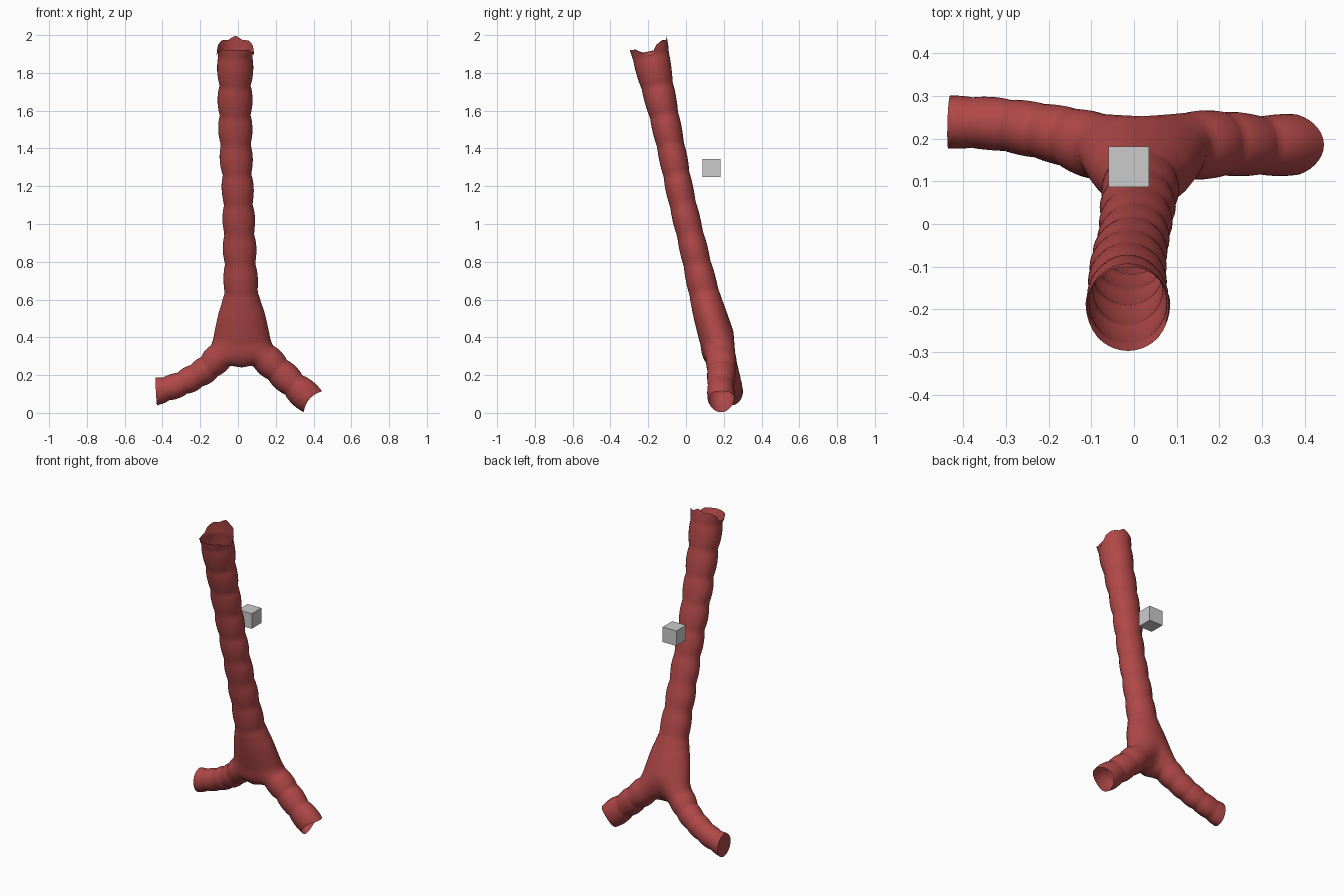
import bpy, bmesh, math
from mathutils import Vector

if "Cube" in bpy.data.objects:
    bpy.data.objects.remove(bpy.data.objects["Cube"])

N = 32  # points around every tube


def spline(pts, steps):
    """Catmull-Rom through tuples of any length."""
    out = []
    p = [Vector(q) for q in pts]
    p = [2 * p[0] - p[1]] + p + [2 * p[-1] - p[-2]]
    for i in range(1, len(p) - 2):
        a, b, c, d = p[i - 1:i + 3]
        for s in range(steps):
            t = s / steps
            out.append(0.5 * (2 * b + (c - a) * t + (2 * a - 5 * b + 4 * c - d) * t * t
                              + (3 * b - a - 3 * c + d) * t ** 3))
    out.append(p[-2])
    return out


def tube_rings(bm, pts, steps, bump, rim, side=1):
    """Rings across a path of (x, y, z, half width, half depth)."""
    path = spline(pts, steps)
    rings = []
    last = len(path) - 1
    for i, q in enumerate(path):
        c = Vector(q[:3])
        t = Vector(path[min(i + 1, last)][:3]) - Vector(path[max(i - 1, 0)][:3])
        t.normalize()
        v = Vector((0, 1, 0))
        v = (v - t * v.dot(t)).normalized()
        u = v.cross(t) * side
        ring = []
        for k in range(N):
            a = 2 * math.pi * k / N
            off = bump(i, c)
            p = c + u * math.sin(a) * (q[3] + off) - v * math.cos(a) * (q[4] + off * .45)
            ring.append(bm.verts.new(p + t * rim(i, last, k)))
        rings.append(ring)
    return rings


def skin(bm, rings):
    for r0, r1 in zip(rings, rings[1:]):
        for k in range(N):
            j = (k + 1) % N
            bm.faces.new((r0[k], r0[j], r1[j], r1[k]))


def cartilage(phase, amp):
    return amp * (abs(math.sin(math.pi * phase)) ** 0.7 - 0.6)


bm = bmesh.new()

# trachea: leaning tube, torn open rim at the top
trachea_path = [(-.014, -.194, 1.93, .097, .102), (-.015, -.161, 1.77, .089, .089),
                (-.015, -.116, 1.575, .087, .078), (-.010, -.071, 1.365, .083, .073),
                (0, -.027, 1.15, .080, .071), (.008, .035, .89, .084, .072),
                (.016, .092, .65, .090, .079), (.019, .127, .52, .124, .088),
                (.020, .163, .40, .150, .094)]


def trachea_rim(i, last, k):
    if i:
        return 0
    a = min(k, N - k)  # 0 front .. 16 back
    keys = [(0, -.012), (4, -.008), (8, .042), (10, -.01), (12, -.028), (14, -.026), (16, -.047)]
    for (a0, h0), (a1, h1) in zip(keys, keys[1:]):
        if a <= a1:
            return h0 + (h1 - h0) * (a - a0) / (a1 - a0)


def trachea_bump(i, c):
    fade = min(1, max(0, (c.z - .58) / .08))
    return fade * cartilage((c.z - .635) / .157, .012)


trachea = tube_rings(bm, trachea_path, 10, trachea_bump, trachea_rim)
skin(bm, trachea)

# carina: U-shaped saddle running back to front under the split
low = trachea[-1]
front, back = low[0].co, low[N // 2].co
saddle = []
for k in range(1, N // 2):
    a = math.pi * k / (N // 2)
    mid = (front + back) / 2 + (back - front) / 2 * math.cos(a)
    saddle.append(bm.verts.new(mid - Vector((0, 0, .16 * math.sin(a)))))

# bronchi: each starts from half the trachea ring plus the saddle
left_path = [(-.092, .183, .304, .077, .079), (-.16, .205, .237, .070, .069),
             (-.24, .222, .185, .067, .064), (-.33, .235, .143, .064, .061),
             (-.43, .239, .114, .069, .061)]
right_path = [(.132, .183, .304, .079, .081), (.21, .188, .228, .076, .076),
              (.295, .184, .148, .074, .070), (.387, .186, .067, .080, .072)]
left_half = [low[k] for k in range(N // 2 + 1)]
right_half = [low[-k] for k in range(N // 2 + 1)]


def left_rim(i, last, k):
    return .003 - .016 * math.sin(2 * math.pi * k / N) if i == last else 0


def right_rim(i, last, k):
    return -.012 * math.cos(4 * math.pi * k / N) if i == last else 0


def left_bump(i, c):
    return cartilage(i / 7, .007)


def right_bump(i, c):
    return cartilage(i / 8, .01)


junction = set(saddle)
for half, path, bump, rim, side in ((left_half, left_path, left_bump, left_rim, 1),
                                    (right_half, right_path, right_bump, right_rim, -1)):
    start = half + saddle
    rings = tube_rings(bm, path, 8, bump, rim, side)
    blend = []
    for f in (.33, .67):
        ring = [bm.verts.new(a.co.lerp(b.co, f)) for a, b in zip(start, rings[0])]
        blend.append(ring)
        junction.update(ring)
    skin(bm, [start] + blend + rings)
    junction.update(rings[0])
    if side == 1:  # blunt closed end of the left bronchus
        bm.faces.new(rings[-1])
junction.update(low)
for _ in range(3):
    bmesh.ops.smooth_vert(bm, verts=list(junction), factor=.3,
                          use_axis_x=True, use_axis_y=True, use_axis_z=True)
bmesh.ops.recalc_face_normals(bm, faces=bm.faces[:])

mesh = bpy.data.meshes.new("windpipe")
bm.to_mesh(mesh)
bm.free()
red = bpy.data.materials.new("red_tissue")
red.diffuse_color = (.44, .065, .065, 1)
red.use_nodes = True
red.node_tree.nodes["Principled BSDF"].inputs["Base Color"].default_value = red.diffuse_color
mesh.materials.append(red)
windpipe = bpy.data.objects.new("windpipe", mesh)
bpy.context.collection.objects.link(windpipe)
bpy.context.view_layer.objects.active = windpipe
windpipe.select_set(True)
bpy.ops.object.shade_smooth_by_angle(angle=math.radians(50))

# small grey cube behind the tube
bpy.ops.mesh.primitive_cube_add(size=.095, location=(-.012, .134, 1.297))
bpy.context.object.name = "small_cube"
